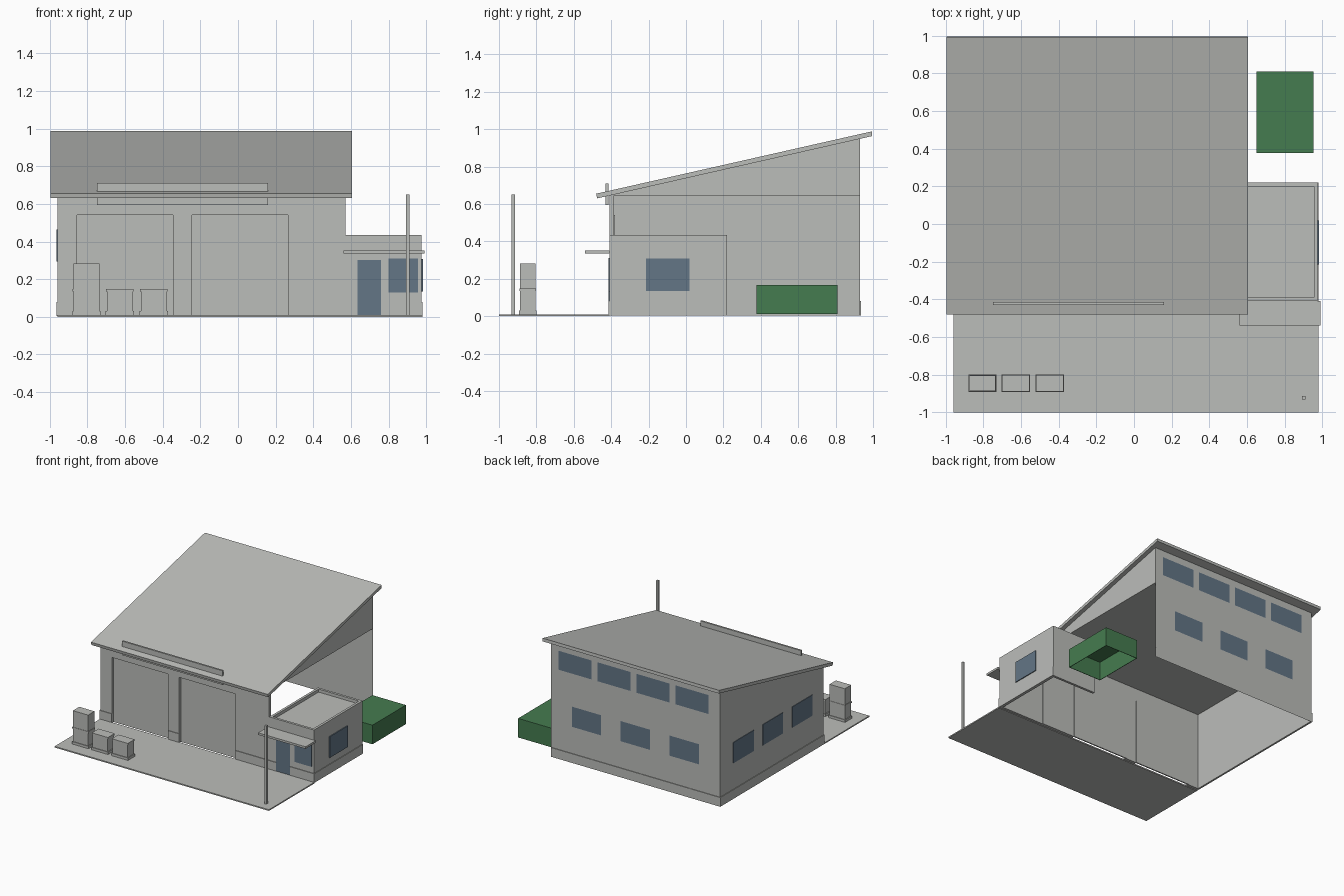
import bpy

if "Cube" in bpy.data.objects:
    bpy.data.objects.remove(bpy.data.objects["Cube"])


def material(name, rgb):
    m = bpy.data.materials.new(name)
    m.diffuse_color = (*rgb, 1.0)
    m.use_nodes = True
    m.node_tree.nodes["Principled BSDF"].inputs["Base Color"].default_value = m.diffuse_color
    return m


GREY = material("plaster_grey", (0.50, 0.51, 0.49))
GLASS = material("window_blue", (0.125, 0.18, 0.24))
GREEN = material("hedge_green", (0.06, 0.20, 0.08))


def mesh(name, verts, faces, mat):
    me = bpy.data.meshes.new(name)
    me.from_pydata(verts, [], faces)
    me.materials.append(mat)
    ob = bpy.data.objects.new(name, me)
    bpy.context.collection.objects.link(ob)
    return ob


def prism(name, x0, x1, profile, mat=GREY):
    """Extrude a (y, z) profile, anticlockwise seen from +x, along x."""
    n = len(profile)
    verts = [(x, y, z) for x in (x0, x1) for y, z in profile]
    faces = [tuple(reversed(range(n))), tuple(range(n, 2 * n))]
    faces += [(i, (i + 1) % n, n + (i + 1) % n, n + i) for i in range(n)]
    return mesh(name, verts, faces, mat)


def box(name, x0, x1, y0, y1, z0, z1, mat=GREY):
    return prism(name, x0, x1, [(y0, z0), (y1, z0), (y1, z1), (y0, z1)], mat)


L, R, F, B = -0.96, 0.57, -0.41, 0.93     # hall walls
AR, AB, AT = 0.975, 0.22, 0.435           # annex right, back and top
EAVE, T, G = 0.645, 0.02, 0.005           # eave height, wall thickness, base

# forecourt slab
box("forecourt", L, 0.98, -1.0, F, 0, 0.01)

# hall front wall around two recessed doors
doors = [(-0.855, -0.345), (-0.245, 0.265)]
piers = [(L, -0.855), (-0.345, -0.245), (0.265, R)]
for x0, x1 in piers:
    box("front_pier", x0, x1, F, F + 0.025, G, 0.54)
    box("front_plinth", x0 - (0.005 if x0 == L else 0), x1, F - 0.005, F, G, 0.08)
box("front_lintel", L, R, F, F + 0.025, 0.54, EAVE)
for x0, x1 in doors:
    box("hall_door", x0, x1, F + 0.02, F + 0.03, G, 0.54)

# hall left wall, back wall and closed gable under the roof
box("left_wall", L, L + 0.01, F, B, G, EAVE)
mesh("back_wall", [(R, B, G), (L, B, G), (L, B, EAVE), (R, B, EAVE)],
     [(0, 1, 2, 3)], GREY)
prism("gable", L, R, [(F, EAVE), (B, EAVE), (B, 0.95)])
box("left_plinth", L - 0.005, L, F, B + 0.005, G, 0.08)
mesh("back_plinth", [(R, B + 0.005, G), (L, B + 0.005, G), (L, B + 0.005, 0.08),
                     (R, B + 0.005, 0.08), (L, B, 0.08), (R, B, 0.08)],
     [(0, 1, 2, 3), (3, 2, 4, 5)], GREY)

# sloping roof slab and sign board
prism("roof", -0.995, 0.605,
      [(-0.475, 0.63), (0.995, 0.963), (0.993, 0.988), (-0.48, 0.655)])
box("sign_board", -0.75, 0.16, -0.43, -0.415, 0.595, 0.71)

# annex with a low parapet
box("annex_front_wall", R, AR, F, F + T, G, AT)
box("annex_right_wall", AR - T, AR, F + T, AB - T, G, AT)
box("annex_back_wall", R, AR, AB - T, AB, G, AT)
box("annex_inner_parapet", R, R + T, F + T, AB - T, 0.40, AT)
box("annex_roof", R + T, AR - T, F + T, AB - T, 0.40, 0.41)
box("annex_front_plinth", 0.76, AR + 0.005, F - 0.005, F, G, 0.08)
box("annex_front_plinth", R, 0.635, F - 0.005, F, G, 0.08)
box("annex_right_plinth", AR, AR + 0.005, F, AB, G, 0.08)
box("canopy", 0.56, 0.99, -0.54, F, 0.335, 0.352)

# annex door and windows
box("annex_door", 0.635, 0.76, F - 0.004, F, 0.01, 0.302, GLASS)
box("annex_front_window", 0.80, 0.955, F - 0.004, F, 0.13, 0.31, GLASS)
box("annex_side_window", AR, AR + 0.007, -0.215, 0.018, 0.135, 0.308, GLASS)


# back windows as outward facing panes
def back_window(x0, x1, z0, z1):
    y = B + 0.004
    mesh("back_window", [(x1, y, z0), (x0, y, z0), (x0, y, z1), (x1, y, z1)],
         [(0, 1, 2, 3)], GLASS)


for i in range(4):
    back_window(0.20 - 0.353 * i, 0.50 - 0.353 * i, 0.735, 0.89)
for i in range(3):
    back_window(0.115 - 0.443 * i, 0.38 - 0.443 * i, 0.30, 0.465)

# left side windows
for i in range(3):
    y = 0.63 - 0.38 * i
    box("left_window", L - 0.004, L, y - 0.13, y + 0.13, 0.295, 0.465, GLASS)

# fuel pumps: foot, body, lid, and an upper cabinet on the first
for i, x in enumerate((-0.805, -0.628, -0.447)):
    box("pump_foot", x - 0.075, x + 0.075, -0.892, -0.80, 0.01, 0.03)
    box("pump_body", x - 0.069, x + 0.069, -0.887, -0.805, 0.03, 0.135)
    box("pump_lid", x - 0.073, x + 0.073, -0.89, -0.802, 0.135, 0.148)
    if i == 0:
        box("pump_cabinet", x - 0.069, x + 0.069, -0.887, -0.805, 0.148, 0.282)

# pole
box("pole", 0.892, 0.91, -0.932, -0.914, 0.01, 0.65)

# hedge: hollow block, open underneath
hx0, hx1, hy0, hy1, hz0, hz1, w = 0.65, 0.953, 0.378, 0.81, 0.012, 0.168, 0.004
box("hedge_top", hx0, hx1, hy0, hy1, hz1 - w, hz1, GREEN)
for x in (hx0, hx1 - w):
    box("hedge_side", x, x + w, hy0, hy1, hz0, hz1 - w, GREEN)
for y in (hy0, hy1 - w):
    box("hedge_end", hx0 + w, hx1 - w, y, y + w, hz0, hz1 - w, GREEN)
